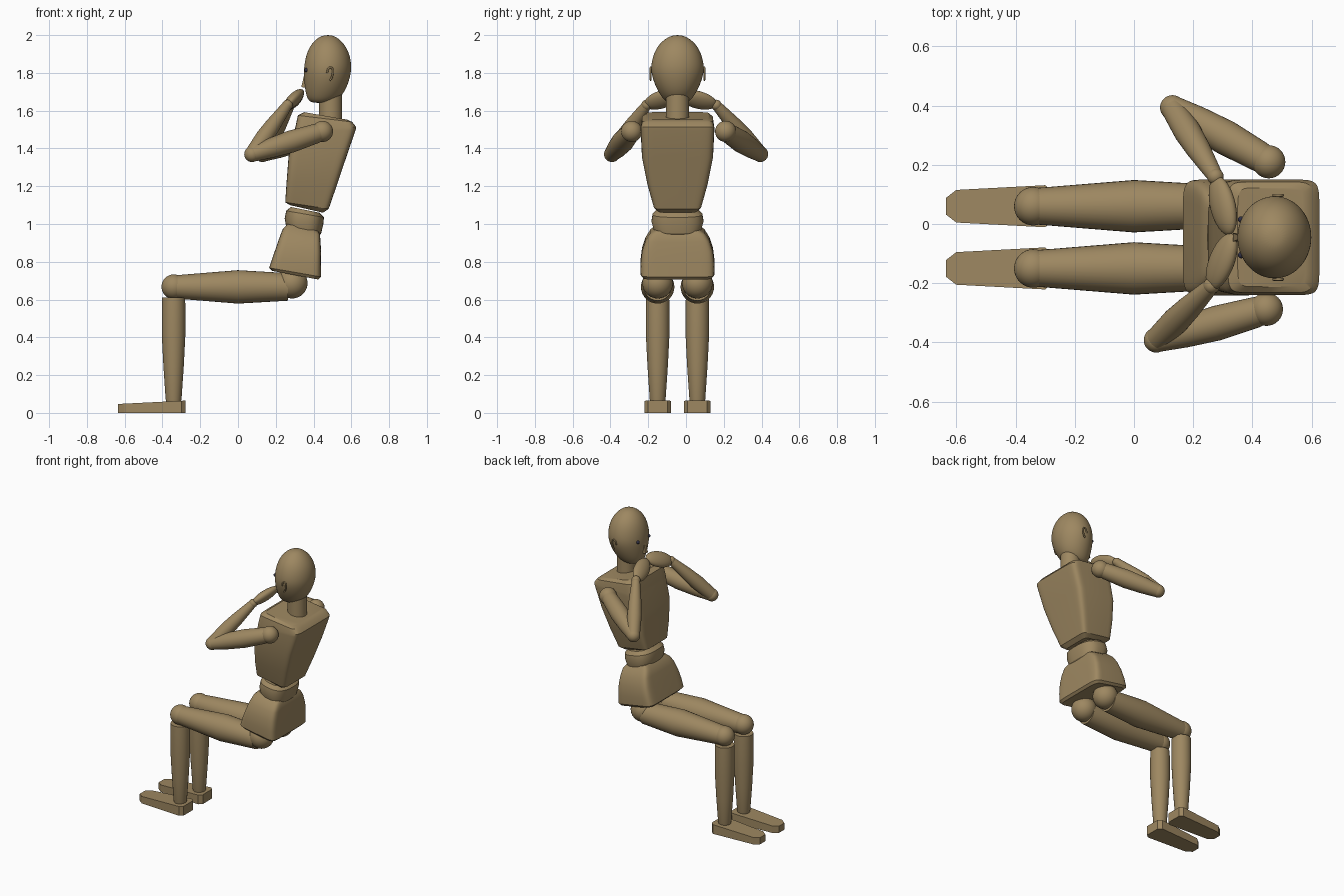
import bpy, bmesh, math
from mathutils import Vector, Matrix

if "Cube" in bpy.data.objects:
    bpy.data.objects.remove(bpy.data.objects["Cube"])

CY = -0.045  # symmetry plane of the body


def material(name, color):
    m = bpy.data.materials.new(name)
    m.diffuse_color = (*color, 1)
    m.use_nodes = True
    m.node_tree.nodes["Principled BSDF"].inputs["Base Color"].default_value = m.diffuse_color
    return m


WOOD = material("wood", (0.34, 0.245, 0.12))
DARK = material("dark", (0.03, 0.03, 0.06))


def finish(name, bm, mat=WOOD):
    bmesh.ops.recalc_face_normals(bm, faces=bm.faces[:])
    me = bpy.data.meshes.new(name)
    bm.to_mesh(me)
    bm.free()
    me.materials.append(mat)
    ob = bpy.data.objects.new(name, me)
    bpy.context.collection.objects.link(ob)
    return ob


def skin(name, rings):
    bm = bmesh.new()
    rows = [[bm.verts.new(p) for p in r] for r in rings]
    n = len(rows[0])
    for a, b in zip(rows, rows[1:]):
        for i in range(n):
            j = (i + 1) % n
            bm.faces.new((a[i], a[j], b[j], b[i]))
    bm.faces.new(rows[0])
    bm.faces.new(rows[-1])
    return finish(name, bm)


def loft(name, sections, e, n=48):
    """Superellipse sections: front x, z, back x, z, half width."""
    def s(v):
        return math.copysign(abs(v) ** (2 / e), v)
    rings = []
    for fx, fz, bx, bz, hw in sections:
        ring = []
        for i in range(n):
            a = 2 * math.pi * i / n
            c = s(math.cos(a)) / 2
            ring.append(((fx + bx) / 2 + (bx - fx) * c, CY + hw * s(math.sin(a)),
                         (fz + bz) / 2 + (bz - fz) * c))
        rings.append(ring)
    return skin(name, rings)


def limb(name, p, q, profile, n=32):
    """Turned part from p to q; profile is (fraction, radius)."""
    p, q = Vector(p), Vector(q)
    rot = (q - p).to_track_quat('Z', 'Y')
    return skin(name, [[p.lerp(q, t) + rot @ Vector((r * math.cos(2 * math.pi * i / n),
                                                     r * math.sin(2 * math.pi * i / n), 0))
                        for i in range(n)] for t, r in profile])


def ball(name, loc, radius, rot=None, mat=WOOD):
    r = Vector(radius) if isinstance(radius, tuple) else Vector((radius,) * 3)
    m = Matrix.Translation(loc) @ (rot or Matrix()) @ Matrix.Diagonal((*r, 1))
    bm = bmesh.new()
    bmesh.ops.create_uvsphere(bm, u_segments=32, v_segments=20, radius=1, matrix=m)
    return finish(name, bm, mat)


# torso
loft("chest", [(.275, 1.10, .45, 1.06, .10), (.25, 1.115, .48, 1.08, .125),
               (.257, 1.22, .525, 1.21, .16), (.268, 1.36, .572, 1.35, .188),
               (.30, 1.49, .622, 1.495, .195), (.303, 1.51, .626, 1.513, .195),
               (.317, 1.575, .605, 1.54, .187), (.35, 1.592, .58, 1.552, .167)], 9)
loft("pelvis", [(.18, .752, .425, .706, .183), (.165, .768, .44, .72, .195),
                (.182, .82, .44, .78, .196), (.203, .88, .44, .85, .188),
                (.222, .935, .437, .905, .17), (.238, .975, .434, .945, .145),
                (.262, 1.0, .425, .962, .118)], 8)
loft("waist", [(.28, .96, .42, .93, .10), (.255, .985, .44, .95, .125),
               (.247, 1.03, .452, 1.0, .138), (.255, 1.07, .455, 1.035, .132),
               (.28, 1.09, .43, 1.06, .11)], 2.6)
limb("neck", (.49, CY, 1.53), (.49, CY, 1.72), [(0, .062), (1, .061)])

# head
head = loft("head", [(.40, 1.641, .47, 1.641, .04), (.375, 1.65, .515, 1.65, .066),
                     (.36, 1.68, .552, 1.68, .09), (.352, 1.73, .58, 1.73, .118),
                     (.347, 1.79, .598, 1.79, .139), (.349, 1.84, .602, 1.84, .142),
                     (.361, 1.90, .592, 1.90, .128), (.385, 1.95, .566, 1.95, .101),
                     (.42, 1.985, .53, 1.985, .06), (.455, 2.0, .498, 2.0, .022)], 2, 24)
sub = head.modifiers.new("smooth", 'SUBSURF')
sub.levels = sub.render_levels = 2

# nose wedge
bm = bmesh.new()
for x, dy, z in [(.355, .006, 1.81), (.335, .014, 1.725), (.365, .014, 1.72)]:
    for s in (-1, 1):
        bm.verts.new((x, CY + s * dy, z))
bmesh.ops.convex_hull(bm, input=bm.verts[:])
finish("nose", bm)

for side, s in (("left", 1), ("right", -1)):
    # eyes
    ball(side + "_eye", (.362, CY + s * .06, 1.815), .011, mat=DARK)

    # ear rims
    cu = bpy.data.curves.new(side + "_ear", 'CURVE')
    cu.dimensions = '3D'
    cu.bevel_depth = .005
    cu.bevel_resolution = 2
    sp = cu.splines.new('NURBS')
    pts = [(.472, 1.80), (.475, 1.83), (.502, 1.835), (.503, 1.795), (.494, 1.765), (.485, 1.762)]
    sp.points.add(len(pts) - 1)
    for pt, (x, z) in zip(sp.points, pts):
        pt.co = (x, CY + s * .142, z, 1)
    sp.use_endpoint_u = True
    cu.materials.append(WOOD)
    bpy.context.collection.objects.link(bpy.data.objects.new(side + "_ear", cu))

    # legs
    y = CY + s * .105
    ball(side + "_hip", (.287, y, .687), .081)
    limb(side + "_thigh", (.265, y, .667), (-.325, y, .667),
         [(0, .073), (.45, .0885), (1, .062)])
    ball(side + "_knee", (-.34, y, .668), .065)
    limb(side + "_shin", (-.341, y, .61), (-.341, y, .055),
         [(0, .061), (.1, .0625), (.35, .0625), (.65, .054), (.97, .042), (1, .038)])

    # feet
    half = [(-.278, .052), (-.30, .071), (-.60, .055), (-.635, .028)]
    outline = [(x, y + d) for x, d in half] + [(x, y - d) for x, d in reversed(half)]
    skin(side + "_foot", [[(x, yy, 0) for x, yy in outline],
                          [(x, yy, .065 + (x + .278) * .05) for x, yy in outline]])

# arms: shoulder, elbow, wrist, hand tip
arms = {"left": ((.455, .21, 1.49), (.13, .393, 1.37), (.275, .16, 1.63), (.325, -.035, 1.685)),
        "right": ((.447, -.288, 1.49), (.075, -.392, 1.37), (.262, -.208, 1.63), (.33, -.045, 1.69))}
for side, (sh, el, wr, tip) in arms.items():
    ball(side + "_shoulder", sh, .056)
    limb(side + "_upper_arm", sh, el,
         [(0, .046), (.1, .052), (.45, .059), (.75, .052), (1, .041)])
    ball(side + "_elbow", el, .042)
    limb(side + "_forearm", el, wr, [(0, .04), (.35, .046), (.6, .041), (.93, .029), (1, .025)])
    ball(side + "_wrist", wr, .028)
    # flat hand: long axis to the tip, broad axis tilted up and back
    a = (Vector(tip) - Vector(wr)).normalized()
    t = a.cross(Vector((.65, 0, .76))).normalized()
    b = t.cross(a)
    rot = Matrix((a, b, t)).transposed().to_4x4()
    ball(side + "_hand", (Vector(wr) + Vector(tip)) / 2, (.105, .054, .032), rot)

# smooth shading with sharp edges kept
meshes = [o for o in bpy.context.collection.objects if o.type == 'MESH']
for o in bpy.context.collection.objects:
    o.select_set(o in meshes)
bpy.context.view_layer.objects.active = head
bpy.ops.object.shade_smooth_by_angle(angle=math.radians(30))
